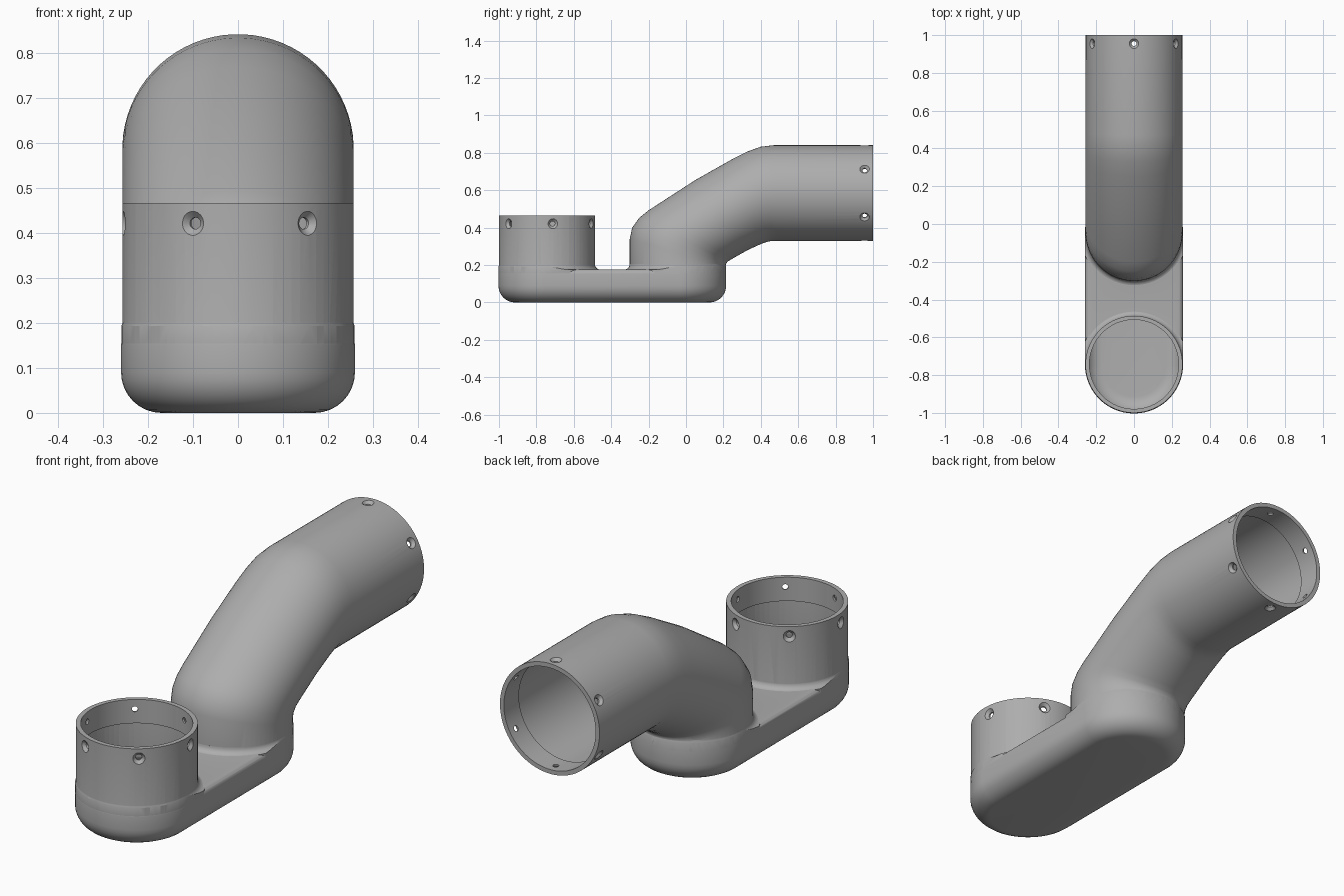
import bpy, bmesh, math
from mathutils import Vector

cube = bpy.data.objects.get("Cube")
if cube:
    bpy.data.objects.remove(cube)

SEG = 72
CUP_Y, BEND_Y = -0.743, -0.045      # upright axes
R, SOCKET_R, WALL = 0.257, 0.236, 0.006
PIPE_Z = 0.585
X, Y, Z = Vector((1, 0, 0)), Vector((0, 1, 0)), Vector((0, 0, 1))

grey = bpy.data.materials.new("plastic grey")
grey.use_nodes = True
grey.diffuse_color = (0.42, 0.42, 0.42, 1)
grey.node_tree.nodes["Principled BSDF"].inputs["Base Color"].default_value = grey.diffuse_color


def ring(centre, u, v, stretch=0.0, n=SEG):
    """Ellipse of points; a stretch in y turns it into a stadium."""
    pts = []
    for k in range(n):
        a = (k + 0.5) * math.tau / n
        pts.append(centre + u * math.cos(a) + v * math.sin(a)
                   + Y * (stretch if math.sin(a) > 0 else 0))
    return pts


def solid(name, *lofts):
    """Closed mesh object from one or more stacks of rings."""
    bm = bmesh.new()
    for rings in lofts:
        rows = [[bm.verts.new(p) for p in r] for r in rings]
        n = len(rows[0])
        for a, b in zip(rows, rows[1:]):
            for i in range(n):
                j = (i + 1) % n
                bm.faces.new((a[i], a[j], b[j], b[i]))
        bm.faces.new(rows[0])
        bm.faces.new(rows[-1])
    bmesh.ops.recalc_face_normals(bm, faces=bm.faces)
    mesh = bpy.data.meshes.new(name)
    bm.to_mesh(mesh)
    bm.free()
    mesh.materials.append(grey)
    obj = bpy.data.objects.new(name, mesh)
    bpy.context.collection.objects.link(obj)
    return obj


def combine(obj, other, operation):
    mod = obj.modifiers.new("combine", "BOOLEAN")
    mod.operation, mod.object, mod.solver = operation, other, "EXACT"
    bpy.context.view_layer.objects.active = obj
    bpy.ops.object.modifier_apply(modifier=mod.name)
    bpy.data.objects.remove(other)


def upright(y, profile):
    """Rings around a vertical axis from (radius, height) pairs."""
    return [ring(Vector((0, y, z)), X * r, Y * r) for r, z in profile]


def stadium(profile):
    return [ring(Vector((0, CUP_Y, z)), X * r, Y * r, BEND_Y - CUP_Y) for r, z in profile]


def arc(steps):
    return [i * math.pi / 2 / steps for i in range(steps + 1)]


# Outer (front/top) and inner (back/bottom) outline points of the bent pipe, as y, z
BEND = [((-0.301, 0.12), (0.211, 0.11)), ((-0.301, 0.34), (0.211, 0.19)),
        ((-0.288, 0.40), (0.214, 0.207)), ((-0.25, 0.453), (0.225, 0.22)),
        ((-0.20, 0.493), (0.25, 0.235)), ((0.05, 0.655), (0.33, 0.28)),
        ((0.25, 0.768), (0.40, 0.312)), ((0.33, 0.808), (0.43, 0.323)),
        ((0.40, 0.833), (0.46, 0.329)), ((0.47, 0.841), (0.49, 0.329))]


def body(name, t, cup_end, pipe_end):
    """The whole vessel shrunk by t, with given end profiles."""
    # Trough with a rounded floor and softened upper edge
    rb, top, big, small = 0.26 - t, 0.176 - t, 0.09 - t, 0.025
    profile = [(rb - big + big * math.sin(a), t + big - big * math.cos(a)) for a in arc(8)]
    profile += [(rb - small + small * math.cos(a), top - small + small * math.sin(a)) for a in arc(5)]
    obj = solid(name, stadium(profile))

    # Fillets where the two uprights meet the trough, trimmed to its outline
    f = 0.03
    curve = [(R - t - 0.0005 + f * (1 - math.sin(a)), top - 0.001 + f * (1 - math.cos(a))) for a in arc(6)]
    curve.insert(0, (curve[0][0], 0.13))
    fillets = solid("fillets", upright(CUP_Y, curve), upright(BEND_Y, curve))
    combine(fillets, solid("trim", stadium([(rb - 0.0005, 0.11), (rb - 0.0005, 0.3)])), "INTERSECT")
    combine(obj, fillets, "UNION")

    # Inlet cup
    combine(obj, solid("cup", upright(CUP_Y, [(R - t, 0.115)] + cup_end)), "UNION")

    # Bent outlet pipe
    rings = []
    for outer, inner in BEND:
        a, b = Vector((0, *outer)), Vector((0, *inner))
        half = (a - b) / 2
        rings.append(ring((a + b) / 2, X * (R - t), half * (1 - t / half.length)))
    for r, y in pipe_end:
        rings.append(ring(Vector((0, y, PIPE_Z)), X * r, Z * r))
    combine(obj, solid("pipe", rings), "UNION")
    return obj


trap = body("pipe_trap", 0, [(R, 0.466)], [(0.256, 1.0)])

# Hollow inside, with a thicker socket at each opening
cavity = body("cavity", WALL,
              [(R - WALL, 0.355), (SOCKET_R, 0.3555), (SOCKET_R, 0.5)],
              [(R - WALL, 0.889), (SOCKET_R, 0.8895), (SOCKET_R, 1.05)])
combine(trap, cavity, "DIFFERENCE")


# Countersunk screw holes, six round each socket
def hole(origin, direction, along):
    side = direction.cross(along)
    profile = [(0.2, 0.013), (0.243, 0.013), (0.257, 0.027), (0.28, 0.03)]
    return [ring(origin + direction * d, side * r, along * r, n=20) for d, r in profile]


holes = []
for k in range(6):
    a = math.radians(37 + 60 * k)
    holes.append(hole(Vector((0, CUP_Y, 0.421)), X * math.sin(a) - Y * math.cos(a), Z))
    b = math.radians(30 + 60 * k)
    holes.append(hole(Vector((0, 0.955, PIPE_Z)), X * math.cos(b) + Z * math.sin(b), Y))
combine(trap, solid("screw_holes", *holes), "DIFFERENCE")

# Smooth shading with crisp rims
bpy.ops.object.select_all(action="DESELECT")
trap.select_set(True)
bpy.context.view_layer.objects.active = trap
bpy.ops.object.shade_smooth_by_angle(angle=math.radians(32))
